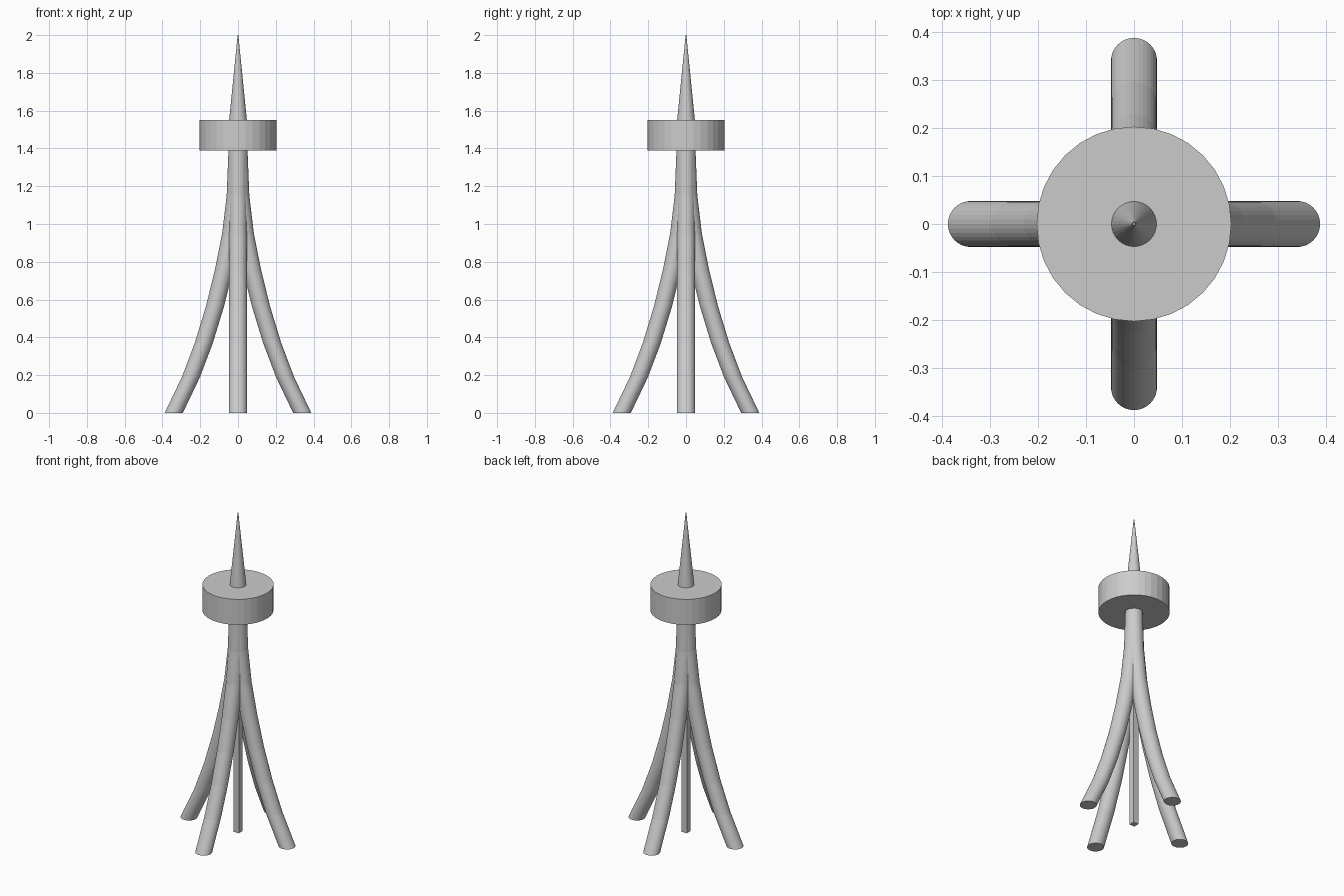
import bpy, bmesh
from math import pi, cos, sin

if "Cube" in bpy.data.objects:
    bpy.data.objects.remove(bpy.data.objects["Cube"])

SIDES = 32
LEG_R = 0.048


def make_object(name, bm):
    bmesh.ops.recalc_face_normals(bm, faces=bm.faces)
    mesh = bpy.data.meshes.new(name)
    bm.to_mesh(mesh)
    bm.free()
    obj = bpy.data.objects.new(name, mesh)
    bpy.context.collection.objects.link(obj)
    return obj


def loft(name, rings, sides=SIDES):
    """Join horizontal circles given as (x offset, z, radius) and cap both ends."""
    bm = bmesh.new()
    loops = []
    for cx, z, r in rings:
        loops.append([bm.verts.new((cx + r * cos(2 * pi * i / sides),
                                    r * sin(2 * pi * i / sides), z))
                      for i in range(sides)])
    for a, b in zip(loops, loops[1:]):
        for i in range(sides):
            j = (i + 1) % sides
            bm.faces.new((a[i], a[j], b[j], b[i]))
    bm.faces.new(loops[0])
    bm.faces.new(loops[-1])
    return make_object(name, bm)


# Four legs sweeping outward towards the ground
leg_path = [(0.340, 0.0), (0.249, 0.19), (0.181, 0.37), (0.123, 0.56),
            (0.076, 0.75), (0.036, 0.95), (0.012, 1.15), (0.002, 1.40)]
for k, side in enumerate(("right", "back", "left", "front")):
    leg = loft(side + "_leg", [(x, z, LEG_R) for x, z in leg_path])
    leg.rotation_euler.z = k * pi / 2

# Thin square lift shaft in the middle
bm = bmesh.new()
bmesh.ops.create_cube(bm, size=1)
bmesh.ops.scale(bm, vec=(0.036, 0.036, 1.4), verts=bm.verts)
bmesh.ops.translate(bm, vec=(0, 0, 0.7), verts=bm.verts)
make_object("centre_shaft", bm)

# Round observation deck
loft("observation_deck", [(0, 1.39, 0.203), (0, 1.55, 0.203)])

# Tapered spire with a tiny tip
loft("spire", [(0, 1.54, 0.048), (0, 1.98, 0.004)])
loft("spire_tip", [(0, 1.97, 0.004), (0, 2.0, 0.003)], 8)
